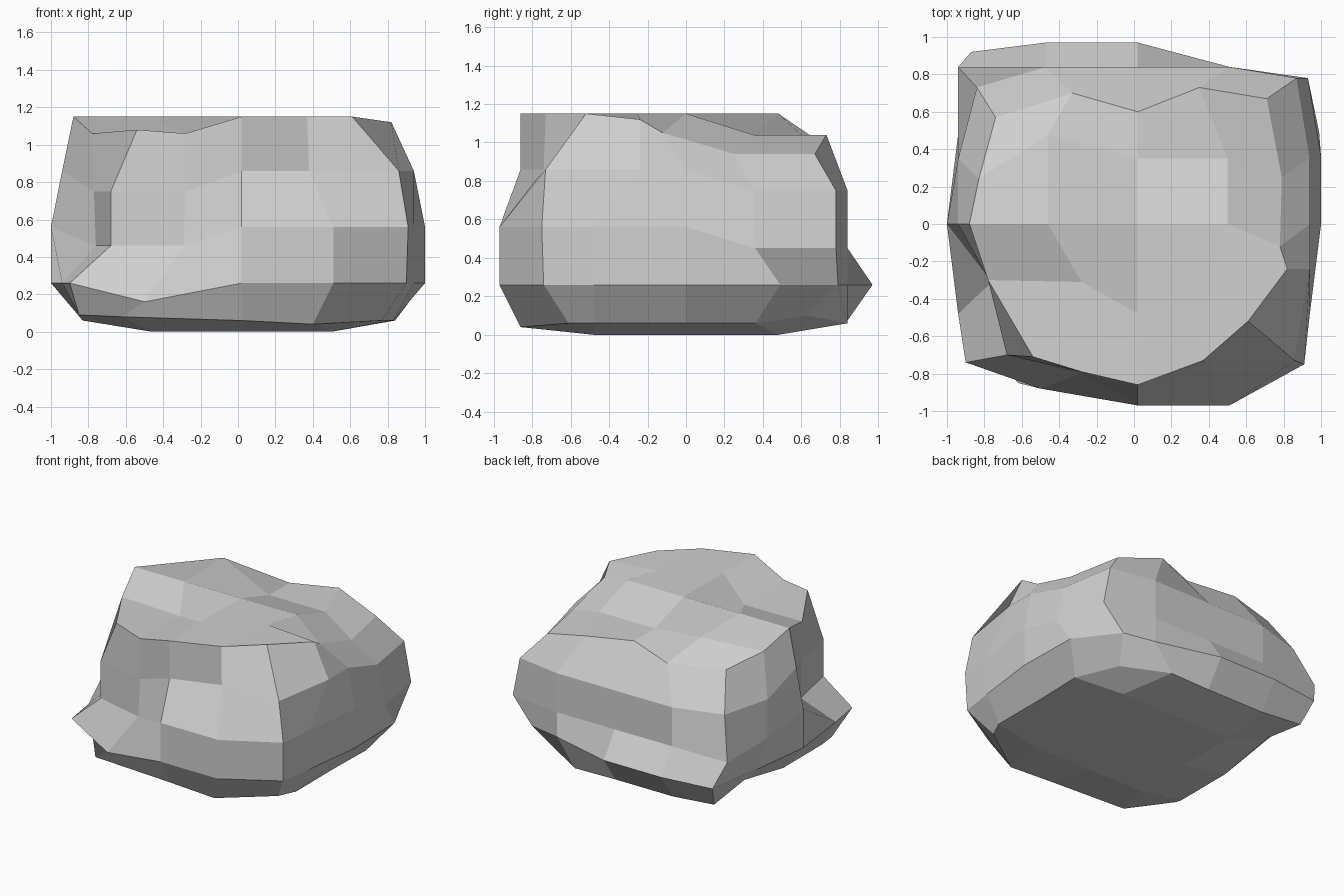
import bpy
import bmesh
from itertools import product

if "Cube" in bpy.data.objects:
    bpy.data.objects.remove(bpy.data.objects["Cube"], do_unlink=True)

# Side levels: height, reach in x at the middle, reach in x beside it,
# reach to front, reach to back, corner x, corner y
LEVELS = [
    (0.06, 0.83, 0.83, 0.86, 0.83, 0.77, 0.61),
    (0.26, 1.00, 0.94, 0.97, 0.97, 0.90, 0.74),
    (0.56, 1.00, 0.94, 0.97, 0.97, 0.91, 0.75),
    (0.86, 0.94, 0.94, 0.86, 0.97, 0.86, 0.73),
]

# Rim of the top, counter-clockwise from the front right corner
RIM = [
    (-0.54, -0.71, 1.08), (-0.28, -0.79, 1.06), (0.02, -0.86, 1.15), (0.37, -0.73, 1.15),
    (0.61, -0.52, 1.15), (0.82, -0.24, 1.12), (0.78, -0.12, 1.05), (0.79, 0.25, 0.94),
    (0.71, 0.67, 0.94), (0.35, 0.73, 1.04), (0.02, 0.60, 1.04), (-0.33, 0.70, 1.00),
    (-0.74, 0.57, 1.01), (-0.83, 0.24, 1.05), (-0.88, 0.00, 1.15), (-0.78, -0.30, 1.06),
]

STEPS = range(-2, 3)
RING = ([(i, -2) for i in range(-2, 2)] + [(2, j) for j in range(-2, 2)]
        + [(i, 2) for i in range(2, -2, -1)] + [(-2, j) for j in range(2, -2, -1)])

# Single points knocked out of the regular shape, by grid index
KNOCKS = {
    # foot
    (-2, -2, 0): (-0.85, -0.56, 0.09),
    (-1, -2, 0): (-0.62, -0.85, 0.08),
    (1, -2, 0): (0.40, -0.86, 0.04),
    (-2, 2, 0): (-0.82, 0.83, 0.09),
    (-2, 1, 0): (-0.82, 0.46, 0.14),
    (2, 2, 0): (0.66, 0.63, 0.10),
    (2, 1, 0): (0.84, 0.36, 0.06),
    (1, 2, 0): (0.36, 0.84, 0.06),
    # widest level
    (-1, -2, 1): (-0.50, -0.88, 0.16),
    (-2, 2, 1): (-0.87, 0.92, 0.26),
    (1, 2, 1): (0.51, 0.84, 0.26),
    (2, 2, 1): (0.76, 0.79, 0.26),
    (2, 1, 1): (0.99, 0.49, 0.26),
    # middle level
    (-2, 2, 2): (-0.94, 0.84, 0.45),
    (2, 2, 2): (0.93, 0.78, 0.45),
    (2, 1, 2): (1.00, 0.36, 0.45),
    (-2, -2, 2): (-0.68, -0.70, 0.46),
    # shoulder
    (-2, 2, 3): (-0.84, 0.73, 0.75),
    (2, 2, 3): (0.87, 0.78, 0.75),
    (-2, -2, 3): (-0.68, -0.70, 0.75),
    (-2, -1, 3): (-0.77, -0.31, 0.75),
    (-1, -2, 3): (-0.28, -0.79, 0.75),
    (1, -2, 3): (0.38, -0.74, 0.86),
    (2, -1, 3): (0.94, -0.24, 0.86),
    # top
    (1, -1, 4): (0.42, -0.25, 1.15),
}


def sign(n):
    return (n > 0) - (n < 0)


def place(i, j, k):
    """Position of one point of the rock, from its grid index."""
    if (i, j, k) in KNOCKS:
        return KNOCKS[i, j, k]
    on_side = max(abs(i), abs(j)) == 2
    if k == 4 and on_side:
        return RIM[RING.index((i, j))]
    if not on_side:
        x, y, z = i * 0.48 + 0.02, j * 0.48, 1.15 if k == 4 else 0.0
    else:
        z, middle, beside, front, back, cx, cy = LEVELS[k]
        if abs(i) == abs(j):
            x, y = sign(i) * cx, sign(j) * cy
        elif abs(i) == 2:
            x, y = sign(i) * (beside if j else middle), j * 0.48
        else:
            x, y = i * 0.49 + 0.02, back if j > 0 else -front
    # Two broad dents: the front right corner and the back
    if k >= 2 and i < 0 and j < 0:
        x, y, z = x + 0.18, y + 0.17, z - 0.1
    elif k >= 2 and j > 0 and not (k == 4 and i < 0):
        y, z = y - 0.13, z - 0.11
    return x, y, z


# Rock: the outer skin of a block of cells, bent into shape
bm = bmesh.new()
skin = {}
for i, j, k in product(STEPS, STEPS, range(5)):
    if max(abs(i), abs(j), abs(k - 2)) == 2:
        skin[i, j, k - 2] = bm.verts.new(place(i, j, k))

for axis, end in product(range(3), (-2, 2)):
    for a, b in product(range(-2, 2), repeat=2):
        quad = []
        for u, v in ((a, b), (a + 1, b), (a + 1, b + 1), (a, b + 1)):
            key = [u, v]
            key.insert(axis, end)
            quad.append(skin[tuple(key)])
        bm.faces.new(quad)
# Crease running out to the back left corner of the underside
bmesh.ops.connect_verts(bm, verts=[skin[1, 1, -2], skin[2, 2, -2]])
bmesh.ops.recalc_face_normals(bm, faces=bm.faces)

mesh = bpy.data.meshes.new("rock")
bm.to_mesh(mesh)
bm.free()
rock = bpy.data.objects.new("rock", mesh)
bpy.context.collection.objects.link(rock)

# Stone colour
stone = bpy.data.materials.new("grey stone")
stone.use_nodes = True
grey = (0.63, 0.63, 0.63, 1.0)
stone.diffuse_color = grey
stone.node_tree.nodes["Principled BSDF"].inputs["Base Color"].default_value = grey
mesh.materials.append(stone)
